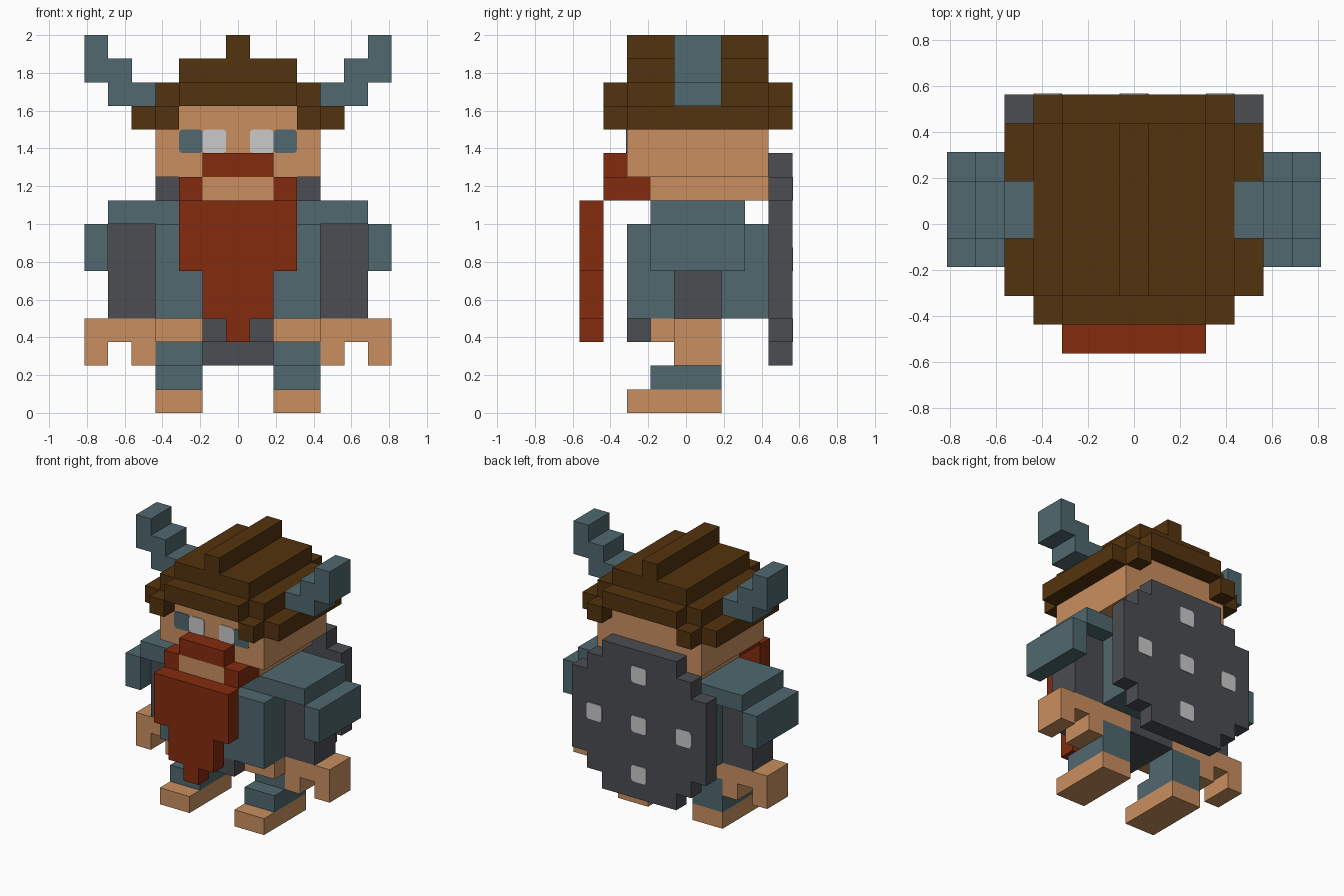
import bpy, bmesh
from mathutils import Matrix

if "Cube" in bpy.data.objects:
    bpy.data.objects.remove(bpy.data.objects["Cube"])

V = 0.125  # size of one block; all coordinates below are in blocks


def material(name, rgb):
    lin = [((c / 255 + 0.055) / 1.055) ** 2.4 for c in rgb]
    m = bpy.data.materials.new(name)
    m.diffuse_color = (*lin, 1)
    m.use_nodes = True
    m.node_tree.nodes["Principled BSDF"].inputs["Base Color"].default_value = m.diffuse_color
    return m


SKIN = material("skin", (201, 143, 96))
BROWN = material("leather brown", (84, 51, 14))
TEAL = material("slate teal", (80, 104, 110))
GREY = material("dark grey", (75, 77, 82))
RED = material("rust red", (132, 43, 14))
PALE = material("pale grey", (202, 202, 202))


def add_box(bm, x0, x1, y0, y1, z0, z1):
    mat = (Matrix.Translation(((x0 + x1) * V / 2, (y0 + y1) * V / 2, (z0 + z1) * V / 2))
           @ Matrix.Diagonal(((x1 - x0) * V, (y1 - y0) * V, (z1 - z0) * V, 1)))
    return bmesh.ops.create_cube(bm, size=1, matrix=mat)["verts"]


def finish(name, bm, mat):
    me = bpy.data.meshes.new(name)
    bm.to_mesh(me)
    bm.free()
    me.materials.append(mat)
    ob = bpy.data.objects.new(name, me)
    bpy.context.collection.objects.link(ob)
    return ob


def part(name, mat, *boxes, mirror=False):
    """Boxes as x0, x1, y0, y1, z0, z1; optionally mirrored to the left side."""
    bm = bmesh.new()
    for x0, x1, *rest in boxes:
        add_box(bm, x0, x1, *rest)
        if mirror:
            add_box(bm, -x1, -x0, *rest)
    return finish(name, bm, mat)


def plate(name, mat, x, y, z, out):
    """Thin one-block square with rounded corners, on a face looking along out * y."""
    bm = bmesh.new()
    y0, y1 = sorted((y, y + out * 0.04))
    add_box(bm, x - 0.5, x + 0.5, y0, y1, z - 0.5, z + 0.5)
    edges = [e for e in bm.edges if abs(e.verts[0].co.y - e.verts[1].co.y) > 0.001]
    bmesh.ops.bevel(bm, geom=edges, offset=0.018, segments=2, profile=0.5, affect='EDGES')
    finish(name, bm, mat)


# Head and face
part("head", SKIN, (-3.5, 3.5, -2.5, 3.5, 10, 13))
part("jaw", SKIN, (-2.5, 2.5, -1.5, 3.5, 9, 10))
part("mouth", SKIN, (-1.5, 1.5, -3.5, -1.5, 9, 10))
for s in (-1, 1):
    plate("eye_white", PALE, s, -2.5, 11.5, -1)
    plate("eye_iris", TEAL, 2 * s, -2.5, 11.5, -1)

# Moustache and beard
part("moustache", RED, (-1.5, 1.5, -3.5, -2.5, 10, 11))
part("moustache_end", RED, (1.5, 2.5, -3.5, -1.5, 9, 10), mirror=True)
part("beard", RED, *[(-w, w, -4.5, -3.5, z0, z1)
                     for w, z0, z1 in ((2.5, 6, 9), (1.5, 4, 6), (0.5, 3, 4))])

# Helmet: cross-shaped band, crown, ridge, side brim and corner blocks
part("helmet", BROWN,
     (-3.5, 3.5, -2.5, 3.5, 13, 14),
     (-2.5, 2.5, -3.5, -2.5, 13, 14),
     (-2.5, 2.5, 3.5, 4.5, 13, 14),
     (-2.5, 2.5, -2.5, 3.5, 14, 15),
     (-0.5, 0.5, -2.5, 3.5, 15, 16))
part("helmet_brim", BROWN,
     (3.5, 4.5, -2.5, 3.5, 12, 13),
     (2.5, 3.5, -3.5, -2.5, 12, 13),
     (2.5, 3.5, 3.5, 4.5, 12, 13), mirror=True)
part("horns", TEAL,
     (3.5, 5.5, -0.5, 1.5, 13, 14),
     (4.5, 6.5, -0.5, 1.5, 14, 15),
     (5.5, 6.5, -0.5, 1.5, 15, 16), mirror=True)

# Body and arms
part("torso", TEAL, (-3.5, 3.5, -2.5, 3.5, 4, 8))
part("shoulders", TEAL, (-5.5, 5.5, -1.5, 2.5, 8, 9))
part("shoulder_guard", TEAL, (5.5, 6.5, -1.5, 2.5, 6, 8), mirror=True)
part("arms", GREY, (3.5, 5.5, -0.5, 1.5, 4, 8), mirror=True)
part("hands", SKIN,
     (3.5, 6.5, -0.5, 1.5, 3, 4),
     (3.5, 4.5, -0.5, 1.5, 2, 3),
     (5.5, 6.5, -0.5, 1.5, 2, 3), mirror=True)

# Loincloth and legs
part("loincloth", GREY, (-1.5, 1.5, -2.5, 1.5, 3, 4))
part("thighs", SKIN, (1.5, 3.5, -1.5, 1.5, 3, 4), mirror=True)
part("boots", TEAL,
     (1.5, 3.5, -0.5, 1.5, 2, 3),
     (1.5, 3.5, -1.5, 1.5, 1, 2), mirror=True)
part("feet", SKIN, (1.5, 3.5, -2.5, 1.5, 0, 1), mirror=True)

# Round shield on the back, with five studs
part("shield", GREY, *[(-w, w, 3.5, 4.5, z0, z1) for w, z0, z1 in
                       ((2.5, 2, 3), (3.5, 3, 4), (4.5, 4, 9), (3.5, 9, 10), (2.5, 10, 11))])
for dx, dz in ((0, 0), (3, 0), (-3, 0), (0, 3), (0, -3)):
    plate("shield_stud", PALE, dx, 4.5, 6.5 + dz, 1)
